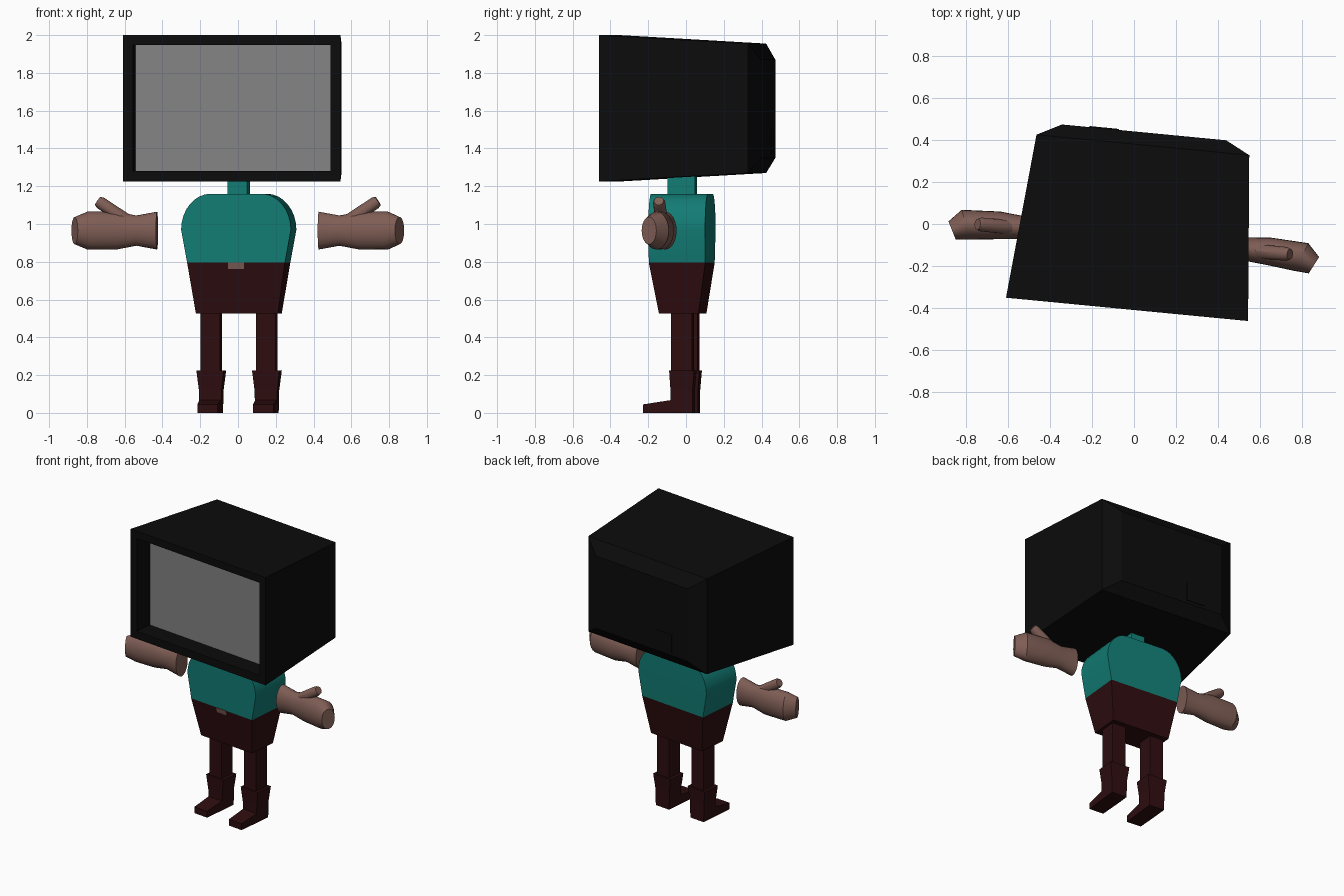
import bpy, bmesh, math
from mathutils import Matrix, Vector

if "Cube" in bpy.data.objects:
    bpy.data.objects.remove(bpy.data.objects["Cube"])

# The whole figure is turned slightly about the vertical axis
PLACE = Matrix.Rotation(math.radians(-5.5), 4, 'Z') @ Matrix.Translation((0.006, 0, 0))


def material(name, rgb):
    m = bpy.data.materials.new(name)
    m.diffuse_color = (*rgb, 1)
    m.use_nodes = True
    m.node_tree.nodes["Principled BSDF"].inputs["Base Color"].default_value = m.diffuse_color
    return m


BLACK = material("black casing", (0.0035, 0.0035, 0.0035))
GREY = material("screen grey", (0.23, 0.23, 0.23))
TEAL = material("teal shirt", (0.006, 0.20, 0.175))
MAROON = material("dark maroon", (0.027, 0.004, 0.005))
SKIN = material("skin", (0.21, 0.11, 0.09))


def loft(name, rings, mats, smooth=False, rule=None):
    """Join equal-sized rings of points into a closed solid."""
    bm = bmesh.new()
    rows = [[bm.verts.new(p) for p in ring] for ring in rings]
    n = len(rows[0])
    for a, b in zip(rows, rows[1:]):
        for i in range(n):
            j = (i + 1) % n
            bm.faces.new((a[i], a[j], b[j], b[i]))
    first = bm.faces.new(rows[0])
    bm.faces.new(rows[-1])
    if rule == "first cap":
        first.material_index = 1
    bmesh.ops.recalc_face_normals(bm, faces=bm.faces)
    mesh = bpy.data.meshes.new(name)
    bm.to_mesh(mesh)
    bm.free()
    for m in mats:
        mesh.materials.append(m)
    mesh.transform(PLACE)
    if smooth:
        mesh.polygons.foreach_set("use_smooth", [True] * len(mesh.polygons))
        mesh.set_sharp_from_angle(angle=math.radians(30))
    obj = bpy.data.objects.new(name, mesh)
    bpy.context.scene.collection.objects.link(obj)
    return obj


def flat_ring(z, hw, y0, y1, cx=0):
    """Horizontal rectangle."""
    return [(cx - hw, y0, z), (cx + hw, y0, z), (cx + hw, y1, z), (cx - hw, y1, z)]


def upright_ring(y, hw, z0, z1, cx=0):
    """Rectangle facing front."""
    return [(cx - hw, y, z0), (cx + hw, y, z0), (cx + hw, y, z1), (cx - hw, y, z1)]


# Box head: recessed screen, front frame, tapered body, chamfered back
loft("monitor_head", [
    upright_ring(-0.277, 0.525, 1.28, 1.947),
    upright_ring(-0.407, 0.525, 1.28, 1.947),
    upright_ring(-0.407, 0.578, 1.225, 2.0),
    upright_ring(0.378, 0.508, 1.27, 1.955),
    upright_ring(0.438, 0.392, 1.35, 1.87),
], [BLACK, GREY], rule="first cap")

# Small socket plate on the back
loft("back_socket", [upright_ring(0.436, 0.07, 1.37, 1.5, -0.19),
                     upright_ring(0.443, 0.07, 1.37, 1.5, -0.19)], [BLACK])

# Neck
loft("neck", [flat_ring(1.12, 0.052, -0.093, 0.053),
              flat_ring(1.28, 0.052, -0.093, 0.053)], [TEAL])

# Shirt with rounded shoulders
shirt = [flat_ring(0.795, 0.26, -0.172, 0.128)]
STEPS = 8
for i in range(STEPS + 1):
    a = math.pi / 2 * i / STEPS
    shirt.append(flat_ring(0.97 + 0.19 * math.sin(a), 0.135 + 0.157 * math.cos(a), -0.172, 0.13))
loft("shirt", shirt, [TEAL], smooth=True)

# Trouser hips and buckle
loft("hips", [flat_ring(0.525, 0.218, -0.122, 0.088),
              flat_ring(0.795, 0.26, -0.172, 0.128)], [MAROON])
loft("buckle", [flat_ring(0.762, 0.042, -0.170, -0.160),
                flat_ring(0.796, 0.042, -0.176, -0.166)], [SKIN])

for side, s in (("left", -1), ("right", 1)):
    # Leg, boot shaft and toe
    cx = 0.148 * s
    loft(side + "_leg", [flat_ring(0.15, 0.052, -0.06, 0.052, cx),
                         flat_ring(0.56, 0.052, -0.06, 0.052, cx)], [MAROON])
    loft(side + "_boot", [flat_ring(0.0, 0.057, -0.062, 0.056, cx),
                          flat_ring(0.12, 0.06, -0.062, 0.056, cx),
                          flat_ring(0.225, 0.073, -0.068, 0.064, cx)], [MAROON])
    loft(side + "_toe", [upright_ring(-0.208, 0.054, 0, 0.045, cx),
                         upright_ring(-0.058, 0.057, 0, 0.068, cx)], [MAROON])

    # Floating hand: oval sections (x, y, half depth, half height, tilt)
    rings = []
    for x, y, ry, rz, tilt in ((0.430, -0.068, 0.060, 0.100, 0),
                               (0.540, -0.068, 0.056, 0.080, 0),
                               (0.645, -0.068, 0.066, 0.100, 0),
                               (0.800, -0.080, 0.074, 0.100, 22),
                               (0.864, -0.113, 0.046, 0.072, 27)):
        t = math.radians(tilt)
        ring = []
        for k in range(24):
            a = 2 * math.pi * k / 24
            d = ry * math.cos(a)
            ring.append((s * (x + d * math.sin(t)), y + d * math.cos(t),
                         0.965 + rz * math.sin(a)))
        rings.append(ring)
    loft(side + "_hand", rings, [SKIN], smooth=True)

    # Thumb: slanted cylinder with a slightly narrowed end
    start, end = Vector((0.59, -0.072, 1.02)), Vector((0.746, -0.072, 1.122))
    axis = (end - start).normalized()
    up = Vector((-axis.z, 0, axis.x))
    rings = []
    for f, r in ((0, 0.033), (0.9, 0.033), (1.0, 0.026)):
        c = start.lerp(end, f)
        ring = []
        for k in range(12):
            a = 2 * math.pi * k / 12
            p = c + up * (r * math.cos(a)) + Vector((0, r * math.sin(a), 0))
            ring.append((s * p.x, p.y, p.z))
        rings.append(ring)
    loft(side + "_thumb", rings, [SKIN], smooth=True)
